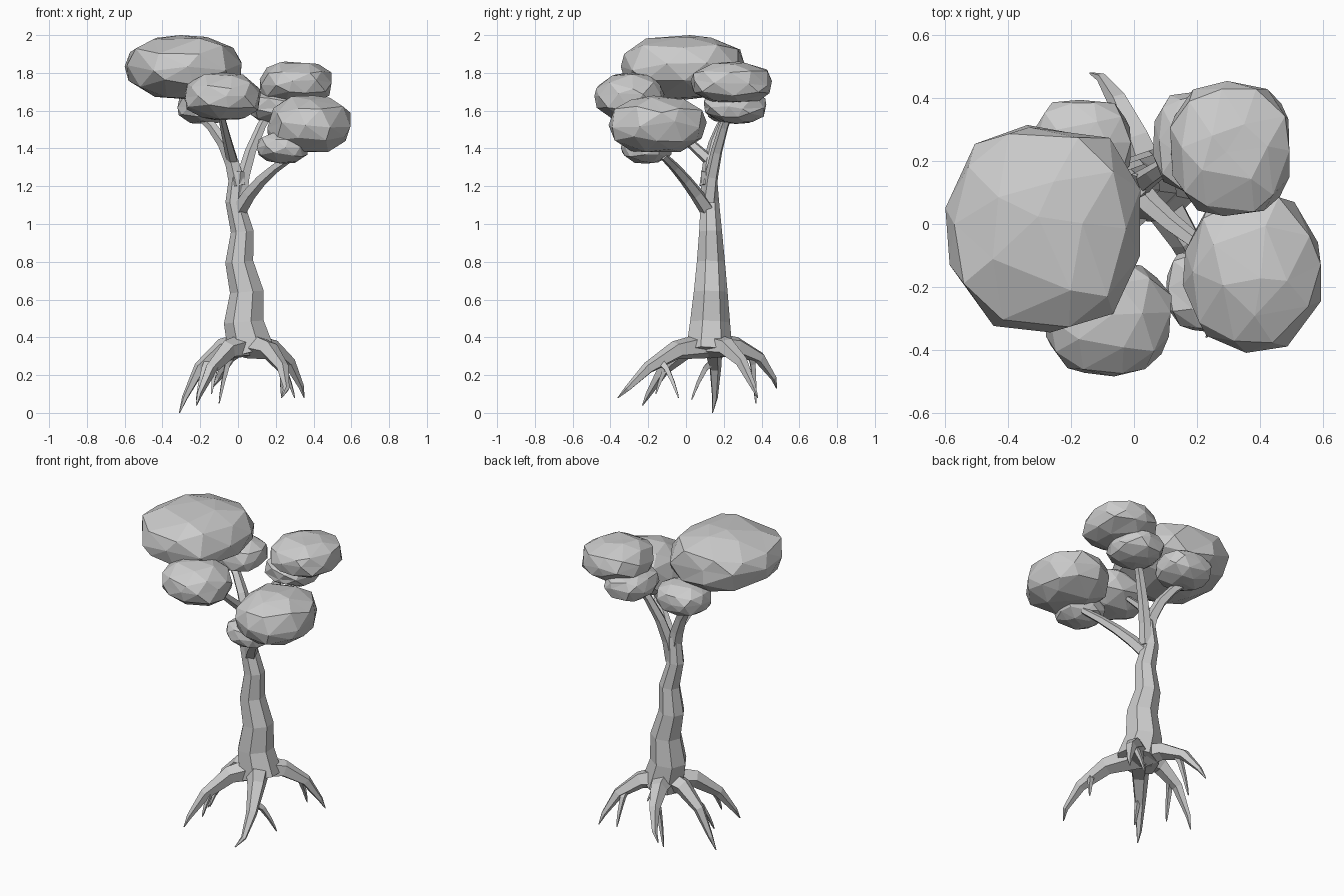
import bpy, bmesh, math, random
from mathutils import Vector

cube = bpy.data.objects.get("Cube")
if cube:
    bpy.data.objects.remove(cube, do_unlink=True)

grey_colour = (0.6, 0.6, 0.6, 1)
grey = bpy.data.materials.new("plain grey")
grey.use_nodes = True
grey.diffuse_color = grey_colour
grey.node_tree.nodes["Principled BSDF"].inputs["Base Color"].default_value = grey_colour


def finish(name, bm):
    """Turn a bmesh into a flat shaded grey object."""
    bmesh.ops.recalc_face_normals(bm, faces=bm.faces)
    mesh = bpy.data.meshes.new(name)
    bm.to_mesh(mesh)
    bm.free()
    mesh.materials.append(grey)
    obj = bpy.data.objects.new(name, mesh)
    bpy.context.collection.objects.link(obj)


def limb(name, points, radii, sides=5):
    """Faceted tube along a path with one radius per point."""
    bm = bmesh.new()
    rings = []
    side = Vector((1, 0.1, 0))
    last = len(points) - 1
    for i, (point, radius) in enumerate(zip(points, radii)):
        along = (points[min(i + 1, last)] - points[max(i - 1, 0)]).normalized()
        side = (side - along * side.dot(along)).normalized()
        other = along.cross(side)
        ring = []
        for k in range(sides):
            angle = math.tau * (k + 0.5) / sides
            offset = side * math.cos(angle) + other * math.sin(angle)
            ring.append(bm.verts.new(point + offset * radius))
        rings.append(ring)
    for lower, upper in zip(rings, rings[1:]):
        for k in range(sides):
            following = (k + 1) % sides
            bm.faces.new((lower[k], lower[following], upper[following], upper[k]))
    bm.faces.new(rings[0])
    bm.faces.new(rings[-1])
    finish(name, bm)


def branch(name, start, bend, end, thickness=0.042):
    """Branch that curves from the trunk up into a clump."""
    start, bend, end = Vector(start), Vector(bend), Vector(end)
    steps = [i / 4 for i in range(5)]
    points = [start.lerp(bend, t).lerp(bend.lerp(end, t), t) for t in steps]
    limb(name, points, [thickness * (1 - t / 2) for t in steps])


def root(name, start, tip, thickness, droop, bow=0, sides=5):
    """Root that runs outward, bows sideways and droops to a point; returns its path."""
    reach = Vector(tip) - start
    sideways = reach.cross(Vector((0, 0, 1))).normalized()
    points, radii = [], []
    for i in range(5):
        t = i / 4
        run = math.sin(t * math.pi / 2)
        point = start + reach * run + sideways * bow * math.sin(t * math.pi)
        point.z = start.z + reach.z * run ** droop
        points.append(point)
        radii.append(thickness * (1 - t) ** 1.2 + 0.003)
    limb(name, points, radii, sides)
    return points


def leaf_clump(name, centre, size, seed):
    """Irregular faceted clump that fills a box of the given size."""
    rng = random.Random(seed)
    power = 2.5
    bm = bmesh.new()
    bmesh.ops.create_icosphere(bm, subdivisions=2, radius=1)
    for v in bm.verts:
        jitter = Vector([rng.uniform(-0.14, 0.14) for axis in range(3)])
        direction = (v.co + jitter).normalized()
        direction /= sum(abs(c) ** power for c in direction) ** (1 / power)
        v.co = direction * rng.uniform(0.95, 1.02)
    for axis in range(3):
        values = [v.co[axis] for v in bm.verts]
        low, high = min(values), max(values)
        for v in bm.verts:
            share = (v.co[axis] - low) / (high - low) - 0.5
            v.co[axis] = centre[axis] + share * size[axis]
    finish(name, bm)


# Trunk: flared foot, narrowing and swaying upward
trunk_points, trunk_radii = [], []
for i in range(7):
    t = i / 6
    sway = 0.014 * (-1) ** i
    trunk_points.append(Vector((0.06 - 0.075 * t + sway, 0.12 + 0.01 * math.sin(t * math.pi), 0.32 + 0.96 * t)))
    trunk_radii.append(0.042 + 0.085 * (1 - t) ** 1.3)
limb("trunk", trunk_points, trunk_radii, sides=7)

# Branches
branch("back_left_branch", (0, 0.115, 1.2), (-0.04, 0.13, 1.46), (-0.22, 0.23, 1.59), 0.045)
branch("front_left_branch", (-0.03, 0.12, 1.34), (-0.06, 0, 1.45), (-0.1, -0.2, 1.63), 0.032)
branch("front_right_branch", (0.01, 0.11, 1.08), (0.1, 0, 1.25), (0.29, -0.12, 1.36))
branch("back_right_branch", (0.01, 0.12, 1.12), (0.03, 0.14, 1.38), (0.2, 0.25, 1.65))

# Roots: tip, fork tip, droop and sideways bow of each
root_plan = {
    "front_right": ((0.23, -0.36, 0.08), (0.3, -0.04, 0.08), 2.4, -0.06),
    "front_left": ((-0.22, -0.23, 0.04), (-0.14, -0.16, 0.1), 2.6, 0.01),
    "left": ((-0.31, 0.14, 0), (-0.22, 0.03, 0.07), 3.2, 0.02),
    "back_left": ((-0.14, 0.48, 0.13), (-0.1, 0.37, 0.05), 3.5, 0.035),
    "back_right": ((0.35, 0.38, 0.08), (0.23, 0.37, 0.09), 3.2, 0.01),
}
foot = Vector((0.06, 0.12, 0.36))
for place, (tip, fork_tip, droop, bow) in root_plan.items():
    path = root(place + "_root", foot, tip, 0.07, droop, bow)
    root(place + "_root_fork", path[1].lerp(path[2], 0.6), fork_tip, 0.022, 1.6, sides=4)

# Leaf clumps: centre and size
clumps = {
    "top_left_clump": ((-0.29, -0.015, 1.83), (0.62, 0.66, 0.34)),
    "front_clump": ((-0.08, -0.3, 1.675), (0.4, 0.37, 0.25)),
    "front_right_clump": ((0.375, -0.15, 1.53), (0.44, 0.52, 0.3)),
    "lower_right_clump": ((0.235, -0.21, 1.405), (0.27, 0.27, 0.17)),
    "back_right_clump": ((0.305, 0.24, 1.75), (0.38, 0.43, 0.22)),
    "lower_back_right_clump": ((0.21, 0.26, 1.62), (0.3, 0.33, 0.18)),
    "back_left_clump": ((-0.165, 0.25, 1.625), (0.31, 0.29, 0.19)),
}
for seed, (name, (centre, size)) in enumerate(clumps.items()):
    leaf_clump(name, centre, size, seed)
